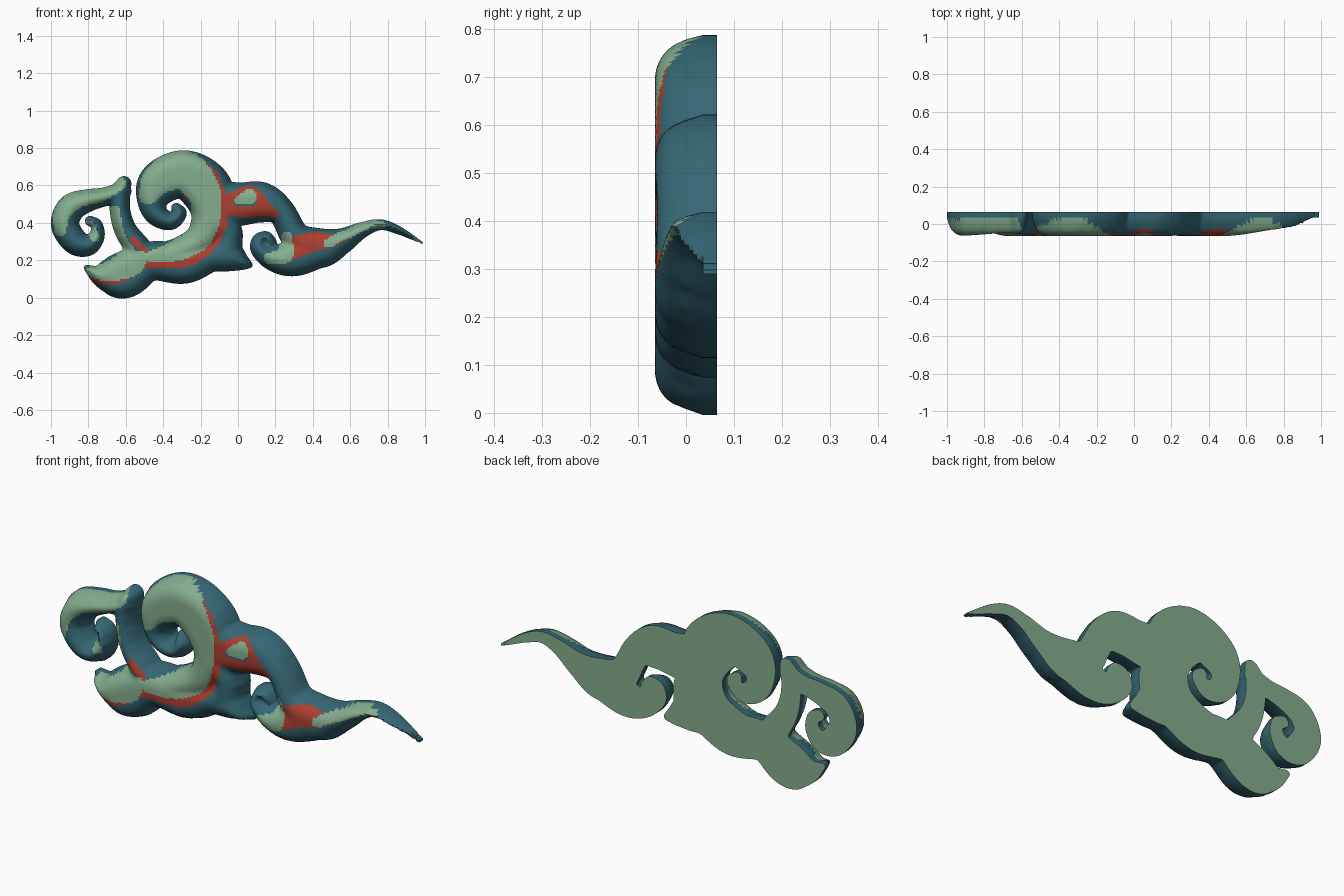
import bpy, bmesh, math
from mathutils import Vector

if "Cube" in bpy.data.objects:
    bpy.data.objects.remove(bpy.data.objects["Cube"])

STEP = 0.01              # surface resolution
BACK, RIM, DOME, ROUND = 0.065, 0.03, 0.10, 0.09


def material(name, rgb):
    m = bpy.data.materials.new(name)
    m.use_nodes = True
    m.diffuse_color = (*rgb, 1)
    m.node_tree.nodes["Principled BSDF"].inputs["Base Color"].default_value = (*rgb, 1)
    return m


def brush(points, steps=14):
    """Smooth path of (x, z, radius) in hundredths -> list of overlapping discs."""
    p = [Vector(q) / 100 for q in points]
    p = [p[0] * 2 - p[1]] + p + [p[-1] * 2 - p[-2]]
    out = []
    for a, b, c, d in zip(p, p[1:], p[2:], p[3:]):
        for k in range(steps):
            t = k / steps
            q = 0.5 * (2 * b + (c - a) * t + (2 * a - 5 * b + 4 * c - d) * t * t
                       + (3 * b - a - 3 * c + d) * t ** 3)
            out.append((q.x, q.y, max(q.z, 0.004)))
    out.append((p[-2].x, p[-2].y, max(p[-2].z, 0.004)))
    return out


def discs(strokes, steps=14):
    return [d for s in strokes for d in brush(s, steps)]


# Cloud strokes, tapering from the body outwards
big_curl = [(-47, 22, 6), (-31, 25, 7.5), (-19, 32, 9), (-14, 45, 11), (-17, 58, 14),
            (-29, 66, 12.8), (-42, 61, 11.5), (-46, 51, 7.5), (-43, 44, 6),
            (-36, 41, 4.8), (-31, 45, 3.6), (-33, 48, 2.7)]
stem = [(-53, 26, 7), (-60, 36, 6), (-63, 46, 5.5), (-63, 56, 5.3), (-61, 61, 4)]
side_curl = [(-62, 57, 5), (-71, 54, 5), (-80, 52, 6), (-89, 48, 7.5), (-92.5, 39, 7.5),
             (-87, 30, 7), (-80, 28, 5.5), (-75.5, 33, 4.2), (-75.5, 39, 3), (-79, 41, 2.8)]
lower_body = [(-81, 16, 1.5), (-74, 12, 5.3), (-66, 11.7, 10.2), (-60, 12.5, 12.5),
              (-47, 19.5, 10.5), (-29, 18.5, 11), (-15, 21.5, 8), (-7, 23, 9),
              (1, 19.5, 4.8), (6, 17.5, 1.8)]
throat = [(-14, 45, 11), (-6, 36, 8), (-5, 31, 7.5), (-7, 23, 9)]
tail = [(-13, 50, 13), (1, 50, 11.5), (12.5, 51, 10.7), (23, 46, 7.5), (31, 32.5, 8),
        (42.5, 26.5, 10.7), (55, 30, 7), (66, 36, 4.3), (76, 39, 2.9), (86, 36, 2.2),
        (99.5, 28.8, 0.5)]
tail_curl = [(42.5, 26.5, 10.7), (30, 21.5, 10), (19.5, 21, 7), (11.5, 26, 4.8),
             (11, 31, 3.3), (15, 32.5, 3), (18, 30, 2.6)]
shape = discs([big_curl, stem, side_curl, lower_body, throat, tail, tail_curl])

# Painted bands: red accents first, pale green on top
red_paint = discs([
    [(-20.6, 73, 2.5), (-12.5, 63, 3), (-8, 47, 3), (-12.5, 31, 3), (-26, 19.5, 2.5), (-47, 18, 2)],
    [(-8, 47, 3), (6, 46, 3), (15, 47, 3.5), (20, 45, 2)],
    [(-9, 50, 3), (6, 58, 2), (13, 51, 3)],
    [(-79, 9, 1.5), (-65, 9, 2), (-53, 16, 2), (-48, 22, 2), (-56, 31, 2)],
    [(-38, 62, 2.5), (-29, 60, 2.5), (-27, 55, 2)],
    [(28, 26, 6), (41, 30, 5), (52, 31, 3), (64, 37, 2)]], 8)
green_paint = discs([
    [(-48, 55, 5), (-42, 64, 8.5), (-29, 68, 10.5), (-19, 58, 9), (-17, 45, 8),
     (-21.5, 32, 7), (-34, 25, 5.5), (-46, 22, 3)],
    [(-78, 14, 3), (-70, 14, 5), (-58, 18, 7), (-52, 22, 3)],
    [(-58, 20, 6), (-63, 32, 3), (-66, 46, 3)],
    [(-64, 61, 4), (-74, 55, 4), (-86, 53, 5), (-94, 45, 4.5), (-95, 36, 3)],
    [(-80, 39, 2.5), (-76, 32, 2.5)],
    [(0, 52, 2), (6, 54, 4)],
    [(26, 32, 3), (25, 23, 4.5), (17, 21, 3)],
    [(48, 29, 2.5), (58, 34, 2.5), (70, 39, 2.5), (78, 39, 1.5)]], 8)


def covered(paint, x, z):
    return any((x - a) ** 2 + (z - b) ** 2 < r * r for a, b, r in paint)


# Depth field: how far each grid node lies inside the strokes
field = {}
for cx, cz, r in shape:
    reach = r + 2.5 * STEP
    for i in range(math.floor((cx - reach) / STEP), math.ceil((cx + reach) / STEP) + 1):
        for j in range(math.floor((cz - reach) / STEP), math.ceil((cz + reach) / STEP) + 1):
            depth = r - math.hypot(i * STEP - cx, j * STEP - cz)
            if (i, j) not in field or depth > field[i, j][0]:
                field[i, j] = (depth, (cx, cz, r))

# Front relief: grid cells inside the outline
bm = bmesh.new()
nodes, owner = {}, {}
for i, j in list(field):
    corners = [(i, j), (i + 1, j), (i + 1, j + 1), (i, j + 1)]
    if not all(c in field for c in corners) or sum(field[c][0] for c in corners) <= 0:
        continue
    for c in corners:
        if c not in nodes:
            t = 1 - min(max(field[c][0], 0) / ROUND, 1)
            y = BACK - RIM - DOME * math.sqrt(1 - t * t)
            nodes[c] = bm.verts.new((c[0] * STEP, y, c[1] * STEP))
            owner[nodes[c]] = field[c][1]
    bm.faces.new([nodes[c] for c in corners])

# Pull the border onto the outline, then soften the dome
inner = []
for v in bm.verts:
    if v.is_boundary:
        cx, cz, r = owner[v]
        d = Vector((v.co.x - cx, 0, v.co.z - cz))
        if d.length > 1e-6:
            d = d.normalized() * r
        v.co = (cx + d.x, BACK - RIM, cz + d.z)
    else:
        inner.append(v)
for _ in range(4):
    bmesh.ops.smooth_vert(bm, verts=inner, factor=0.5, use_axis_y=True)

# Flat back and thin side wall
front = list(bm.faces)
grown = bmesh.ops.extrude_face_region(bm, geom=front, use_keep_orig=True)["geom"]
for g in grown:
    if isinstance(g, bmesh.types.BMVert):
        g.co.y = BACK
bmesh.ops.recalc_face_normals(bm, faces=bm.faces[:])

# Colours: teal base, red and green bands in front, green back
front = set(front)
for f in bm.faces:
    c = f.calc_center_median()
    if c.y > BACK - 0.001:
        f.material_index = 1
    elif f in front:
        if covered(green_paint, c.x, c.z):
            f.material_index = 1
        elif covered(red_paint, c.x, c.z):
            f.material_index = 2

mesh = bpy.data.meshes.new("swirling_cloud")
bm.to_mesh(mesh)
bm.free()
for name, rgb in (("deep teal", (0.035, 0.135, 0.175)), ("pale green", (0.23, 0.42, 0.27)),
                  ("brick red", (0.42, 0.05, 0.03))):
    mesh.materials.append(material(name, rgb))
cloud = bpy.data.objects.new("swirling_cloud", mesh)
bpy.context.collection.objects.link(cloud)
bpy.ops.object.select_all(action="DESELECT")
cloud.select_set(True)
bpy.context.view_layer.objects.active = cloud
bpy.ops.object.shade_smooth_by_angle(angle=math.radians(50))
